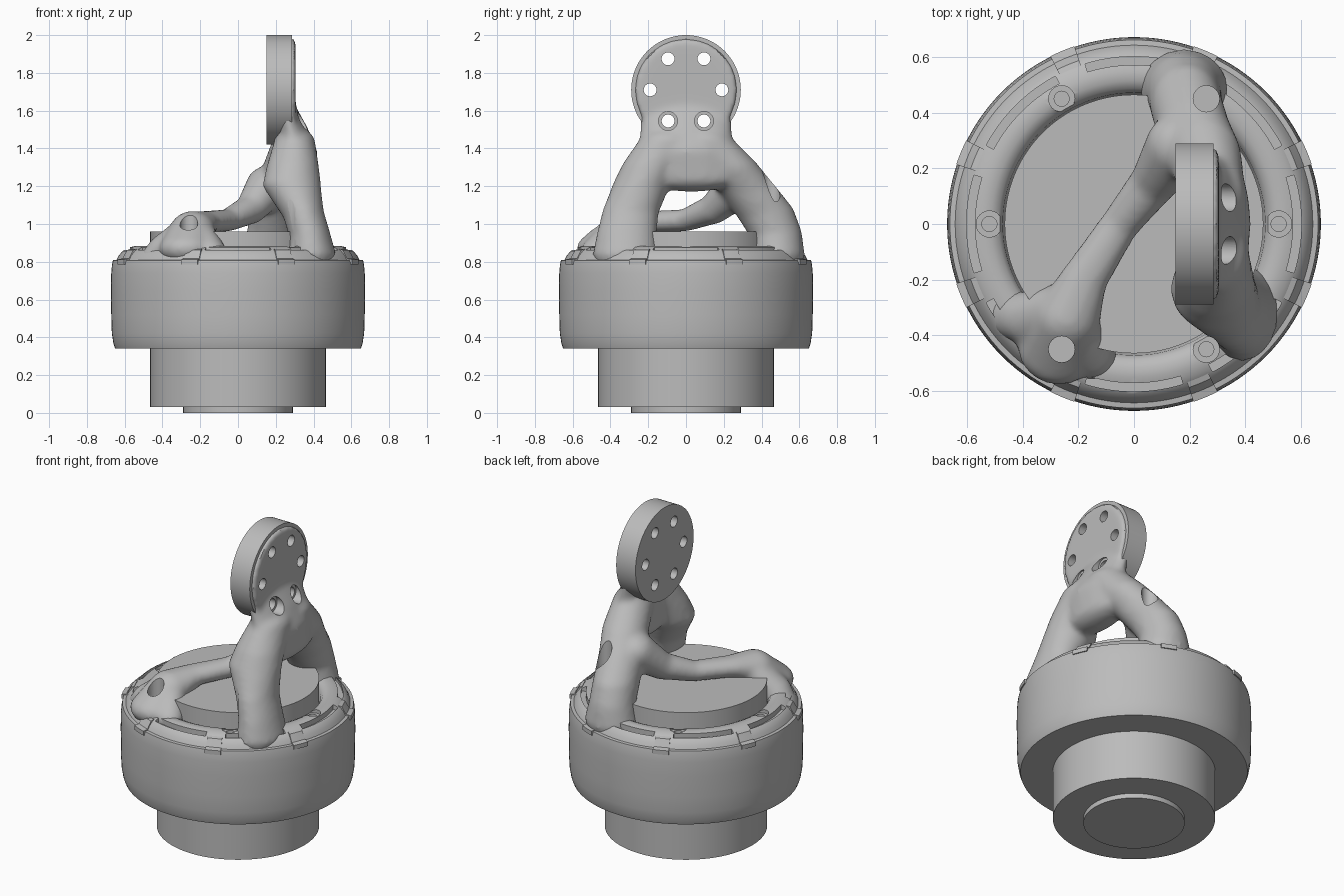
import bpy, bmesh, math
from mathutils import Matrix, Vector

cube = bpy.data.objects.get("Cube")
if cube:
    bpy.data.objects.remove(cube, do_unlink=True)

grey = bpy.data.materials.new("cast grey")
grey.use_nodes = True
COLOUR = (0.5, 0.5, 0.5, 1)
grey.diffuse_color = COLOUR
grey.node_tree.nodes["Principled BSDF"].inputs["Base Color"].default_value = COLOUR


def add_object(name, bm):
    bmesh.ops.recalc_face_normals(bm, faces=bm.faces)
    mesh = bpy.data.meshes.new(name)
    bm.to_mesh(mesh)
    bm.free()
    mesh.materials.append(grey)
    obj = bpy.data.objects.new(name, mesh)
    bpy.context.collection.objects.link(obj)
    return obj


def lathe(bm, profile, steps=128, start=0.0, sweep=2 * math.pi):
    """Revolve a closed (radius, z) profile; partial sweeps get end caps."""
    full = abs(sweep - 2 * math.pi) < 1e-6
    rings = []
    for i in range(steps if full else steps + 1):
        a = start + sweep * i / steps
        rings.append([bm.verts.new((r * math.cos(a), r * math.sin(a), z)) for r, z in profile])
    n = len(profile)
    for i in range(steps):
        a, b = rings[i], rings[(i + 1) % len(rings)]
        for j in range(n):
            k = (j + 1) % n
            bm.faces.new((a[j], a[k], b[k], b[j]))
    if not full:
        bm.faces.new(rings[0])
        bm.faces.new(rings[-1])


def cylinder(bm, centre, radius, depth, axis="Z", segments=32):
    turn = Matrix.Rotation(math.pi / 2, 4, "Y") if axis == "X" else Matrix()
    bmesh.ops.create_cone(bm, cap_ends=True, segments=segments, radius1=radius, radius2=radius,
                          depth=depth, matrix=Matrix.Translation(centre) @ turn)


def strand(bm, points, steps=9):
    """Chain of overlapping ellipsoids through (x, y, z, rx, ry, rz) points."""
    for p, q in zip(points, points[1:]):
        for i in range(steps + 1):
            x, y, z, rx, ry, rz = Vector(p).lerp(Vector(q), i / steps)
            m = Matrix.Translation((x, y, z)) @ Matrix.Diagonal((rx, ry, rz, 1))
            bmesh.ops.create_icosphere(bm, subdivisions=3, radius=1, matrix=m)


def bake(obj, cutters=()):
    """Apply the modifiers, cutting the given helpers away."""
    for c in cutters:
        mod = obj.modifiers.new("cut", "BOOLEAN")
        mod.operation, mod.solver, mod.object = "DIFFERENCE", "EXACT", c
    deps = bpy.context.evaluated_depsgraph_get()
    mesh = bpy.data.meshes.new_from_object(obj.evaluated_get(deps))
    obj.modifiers.clear()
    obj.data = mesh


def smooth(obj, degrees=35):
    bpy.ops.object.select_all(action="DESELECT")
    obj.select_set(True)
    bpy.context.view_layer.objects.active = obj
    bpy.ops.object.shade_smooth_by_angle(angle=math.radians(degrees))


# Inner rotor with the shallow boss underneath
bm = bmesh.new()
cylinder(bm, (0, 0, 0.495), 0.465, 0.93, segments=128)
rotor = add_object("rotor_drum", bm)
bm = bmesh.new()
cylinder(bm, (0, 0, 0.02), 0.29, 0.04, segments=96)
boss = add_object("rotor_boss", bm)

# Housing with rounded crown
bm = bmesh.new()
lathe(bm, [(0.455, 0.34), (0.65, 0.34), (0.659, 0.365), (0.668, 0.42), (0.671, 0.52),
           (0.672, 0.65), (0.671, 0.74), (0.667, 0.785), (0.662, 0.808), (0.643, 0.81),
           (0.632, 0.832), (0.612, 0.856), (0.585, 0.873), (0.55, 0.883), (0.515, 0.882),
           (0.487, 0.868), (0.472, 0.845), (0.468, 0.81), (0.455, 0.78)])
housing = add_object("housing", bm)

# Eight arc slots in the crown
bm = bmesh.new()
for i in range(8):
    lathe(bm, [(0.572, 0.845), (0.602, 0.845), (0.602, 0.95), (0.572, 0.95)], 14,
          math.radians(45 * i - 17), math.radians(34))
slot_cutter = add_object("slot_cutter", bm)

# Bolt pockets around the crown, drilled straight down through the arms
bolts = [(0.52 * math.cos(math.radians(60 * i)), 0.52 * math.sin(math.radians(60 * i))) for i in range(6)]
bm = bmesh.new()
for x, y in bolts:
    cylinder(bm, (x, y, 1.26), 0.047, 0.80)
pocket_cutter = add_object("pocket_cutter", bm)
bm = bmesh.new()
for x, y in bolts:
    cylinder(bm, (x, y, 0.85), 0.027, 0.10)
bolt_cutter = add_object("bolt_cutter", bm)

# Flange bolt holes, counterbored on the arm side
flange_holes = [(0.19 * math.cos(math.radians(60 * i)), 1.71 + 0.19 * math.sin(math.radians(60 * i)))
                for i in range(6)]
bm = bmesh.new()
for y, z in flange_holes:
    cylinder(bm, (0.35, y, z), 0.034, 0.8, "X")
hole_cutter = add_object("hole_cutter", bm)
bm = bmesh.new()
for y, z in flange_holes:
    if z < 1.6:
        cylinder(bm, (0.51, y, z), 0.05, 0.41, "X")
counterbore_cutter = add_object("counterbore_cutter", bm)

# Organic bracket: neck, two legs and a low strut melted into one skin
bm = bmesh.new()
cylinder(bm, (0.25, 0, 1.71), 0.27, 0.11, "X", 64)
strand(bm, [(0.25, 0, 1.60, 0.06, 0.245, 0.06), (0.285, 0, 1.48, 0.09, 0.245, 0.08),
            (0.305, 0, 1.38, 0.115, 0.26, 0.08), (0.30, 0.03, 1.25, 0.11, 0.26, 0.08)])
strand(bm, [(0.30, -0.10, 1.43, 0.11, 0.15, 0.08), (0.29, -0.19, 1.30, 0.14, 0.15, 0.08),
            (0.285, -0.235, 1.21, 0.155, 0.15, 0.08), (0.345, -0.295, 1.06, 0.11, 0.15, 0.08),
            (0.38, -0.315, 0.94, 0.11, 0.16, 0.08), (0.39, -0.32, 0.84, 0.13, 0.175, 0.06),
            (0.39, -0.32, 0.78, 0.11, 0.15, 0.05)])
strand(bm, [(0.29, 0.10, 1.43, 0.11, 0.15, 0.08), (0.26, 0.23, 1.30, 0.13, 0.15, 0.08),
            (0.22, 0.32, 1.19, 0.13, 0.15, 0.08), (0.19, 0.42, 1.06, 0.13, 0.155, 0.08),
            (0.18, 0.475, 0.95, 0.135, 0.14, 0.08), (0.18, 0.485, 0.84, 0.16, 0.145, 0.06),
            (0.18, 0.48, 0.78, 0.14, 0.13, 0.05)])
strand(bm, [(0.16, 0.28, 1.20, 0.12, 0.12, 0.11), (0.07, 0.15, 1.08, 0.085, 0.085, 0.08),
            (-0.05, 0.0, 1.02, 0.07, 0.07, 0.06), (-0.18, -0.20, 1.01, 0.085, 0.085, 0.06),
            (-0.24, -0.34, 0.97, 0.12, 0.11, 0.10), (-0.27, -0.44, 0.87, 0.15, 0.14, 0.09)])
strand(bm, [(-0.25, -0.31, 0.97, 0.10, 0.10, 0.08), (-0.37, -0.34, 0.87, 0.11, 0.10, 0.08),
            (-0.43, -0.33, 0.82, 0.09, 0.09, 0.06)])
strand(bm, [(-0.22, -0.36, 0.97, 0.09, 0.09, 0.07), (-0.15, -0.47, 0.85, 0.09, 0.09, 0.08)])
bracket = add_object("bracket_arms", bm)
skin = bracket.modifiers.new("skin", "REMESH")
skin.mode, skin.voxel_size = "VOXEL", 0.015
relax = bracket.modifiers.new("relax", "SMOOTH")
relax.factor, relax.iterations = 0.5, 12

# Round mounting flange
bm = bmesh.new()
cylinder(bm, (0.2175, 0, 1.71), 0.29, 0.135, "X", 96)
flange = add_object("mounting_flange", bm)

cutters = [slot_cutter, pocket_cutter, bolt_cutter, hole_cutter, counterbore_cutter]
for c in cutters:
    c.hide_render = True
bake(bracket, [pocket_cutter, hole_cutter, counterbore_cutter])
bake(flange, [hole_cutter])
bake(housing, [slot_cutter, pocket_cutter, bolt_cutter])
for c in cutters:
    bpy.data.objects.remove(c, do_unlink=True)

# Clip tabs hooked over the housing shoulder
bm = bmesh.new()
for i in range(8):
    lathe(bm, [(0.60, 0.785), (0.674, 0.785), (0.674, 0.812), (0.645, 0.818), (0.62, 0.862), (0.60, 0.868)], 6,
          math.radians(45 * i + 22.5 - 4), math.radians(8))
tabs = add_object("clip_tabs", bm)

for obj in (rotor, boss, housing, bracket, flange, tabs):
    smooth(obj)
